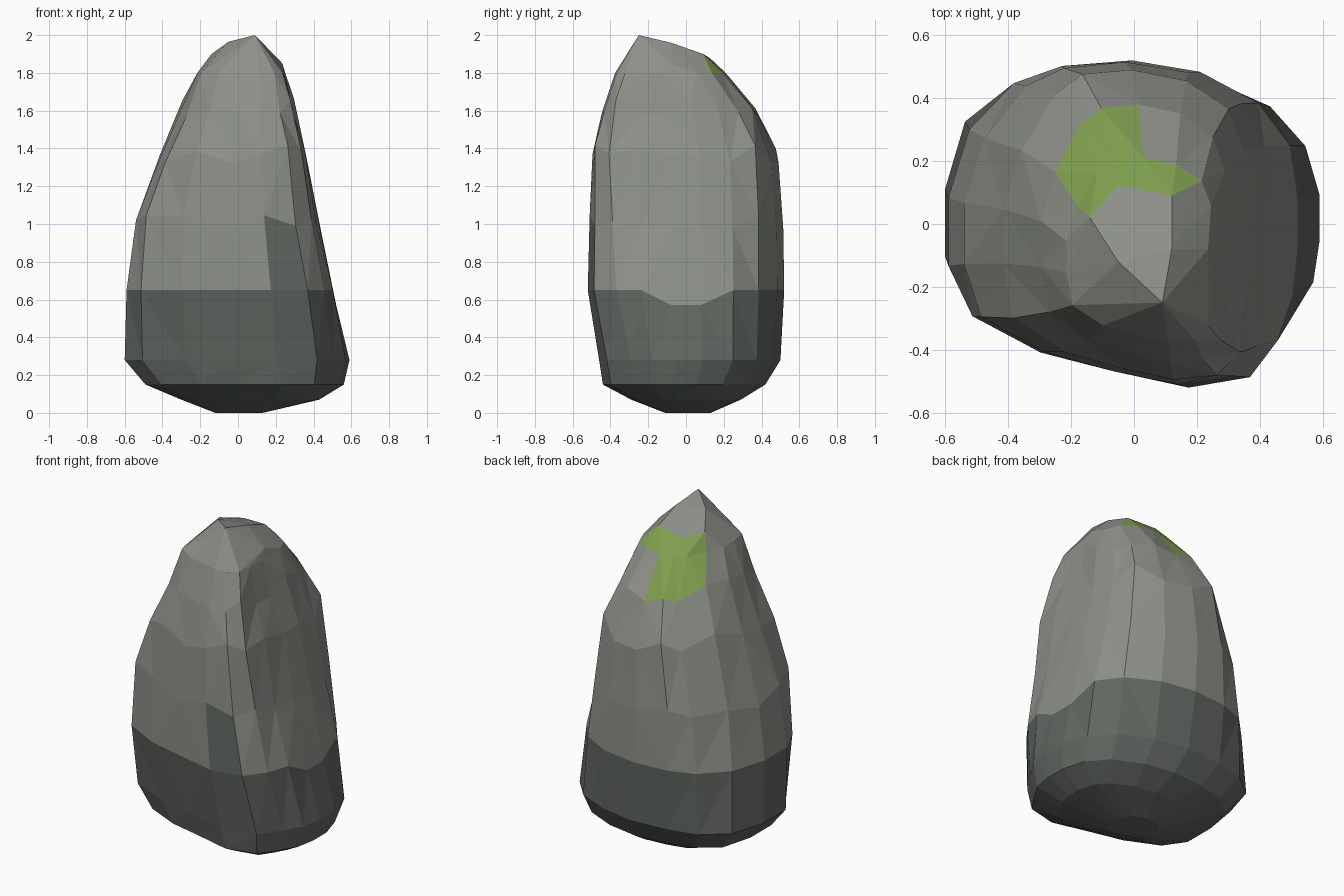
import bpy, bmesh, random

if "Cube" in bpy.data.objects:
    bpy.data.objects.remove(bpy.data.objects["Cube"])

random.seed(4)

# Cross-section outlines in a -1..1 box, counter-clockwise from the right side
LOW = [(1, .15), (.93, .48), (.73, .74), (.4, .93), (.05, 1), (-.35, .97),
       (-.66, .88), (-.9, .65), (-1, .2), (-1, -.26), (-.84, -.55), (-.45, -.76),
       (-.1, -.87), (.36, -1), (.71, -.91), (.86, -.64), (.96, -.42), (1, -.15)]
HIGH = [(1, .15), (.98, .48), (.85, .75), (.5, .93), (.05, 1), (-.35, .97),
        (-.58, .84), (-.85, .48), (-1, .1), (-1, -.25), (-.92, -.6), (-.5, -.82),
        (0, -.93), (.4, -1), (.75, -.97), (.94, -.82), (.98, -.5), (1, -.15)]

# Height of each ring and its extents: z, x min, x max, y min, y max
RINGS = [(0, -.12, .13, -.11, .13), (.07, -.30, .43, -.29, .29),
         (.15, -.49, .56, -.44, .42), (.28, -.60, .59, -.46, .50),
         (.65, -.59, .52, -.52, .52), (1.0, -.54, .435, -.51, .515),
         (1.37, -.415, .36, -.495, .49), (1.62, -.295, .295, -.445, .38),
         (1.8, -.215, .25, -.375, .21)]

# Corners of the sloping summit
SUMMIT = [(.09, -.25, 2), (.12, -.08, 1.96), (.12, .09, 1.9), (-.05, .125, 1.88),
          (-.14, .02, 1.9), (-.05, -.12, 1.965), (.235, -.08, 1.85)]


def material(name, rgb):
    m = bpy.data.materials.new(name)
    m.diffuse_color = (*rgb, 1)
    m.use_nodes = True
    m.node_tree.nodes["Principled BSDF"].inputs["Base Color"].default_value = m.diffuse_color
    return m


# Rock body: rings lofted from the base to the shoulder
bm = bmesh.new()
loops = []
for z, x0, x1, y0, y1 in RINGS:
    t = min(1, max(0, (z - .2) / 1.1))
    loop = []
    for i, (a, b) in enumerate(zip(LOW, HIGH)):
        u, v = (a[k] * (1 - t) + b[k] * t for k in (0, 1))
        s, dz = 1, 0
        if max(abs(u), abs(v)) < .98 and z < 1.6:
            s = 1 - random.uniform(-.005, .012)
        if .8 < z < 1.7:
            dz = random.uniform(-.05, .05)
        if z == .65 and i in (0, 17):
            dz = -.08
        loop.append(bm.verts.new(((x0 + x1) / 2 + u * s * (x1 - x0) / 2,
                                  (y0 + y1) / 2 + v * s * (y1 - y0) / 2, z + dz)))
    loops.append(loop)

n = len(LOW)
for lower, upper in zip(loops, loops[1:]):
    for i in range(n):
        j = (i + 1) % n
        bm.faces.new((lower[i], lower[j], upper[j], upper[i]))
bm.faces.new(loops[0][::-1])

# Summit: hull between the shoulder ring and the summit corners
top = [bm.verts.new(p) for p in SUMMIT]
bmesh.ops.convex_hull(bm, input=loops[-1] + top)
inner = [f for f in bm.faces if all(v in loops[-1] for v in f.verts)]
bmesh.ops.delete(bm, geom=inner, context='FACES_ONLY')
bmesh.ops.triangulate(bm, faces=bm.faces[:])
bmesh.ops.recalc_face_normals(bm, faces=bm.faces[:])

# Stone 0, damp base 1, moss patch 2
for f in bm.faces:
    c = f.calc_center_median()
    front_patch = c.y < -.3 and .1 < c.x < .33 and c.z < .95
    if c.z < .62 or front_patch:
        f.material_index = 1
    elif .06 < c.y < .36 and c.z > 1.6 and -.19 < c.x < .27 - .7 * c.y:
        f.material_index = 2

mesh = bpy.data.meshes.new("rock")
bm.to_mesh(mesh)
bm.free()
rock = bpy.data.objects.new("rock", mesh)
bpy.context.collection.objects.link(rock)
mesh.materials.append(material("stone", (.27, .28, .25)))
mesh.materials.append(material("damp_stone", (.12, .135, .12)))
mesh.materials.append(material("moss", (.22, .36, .08)))
